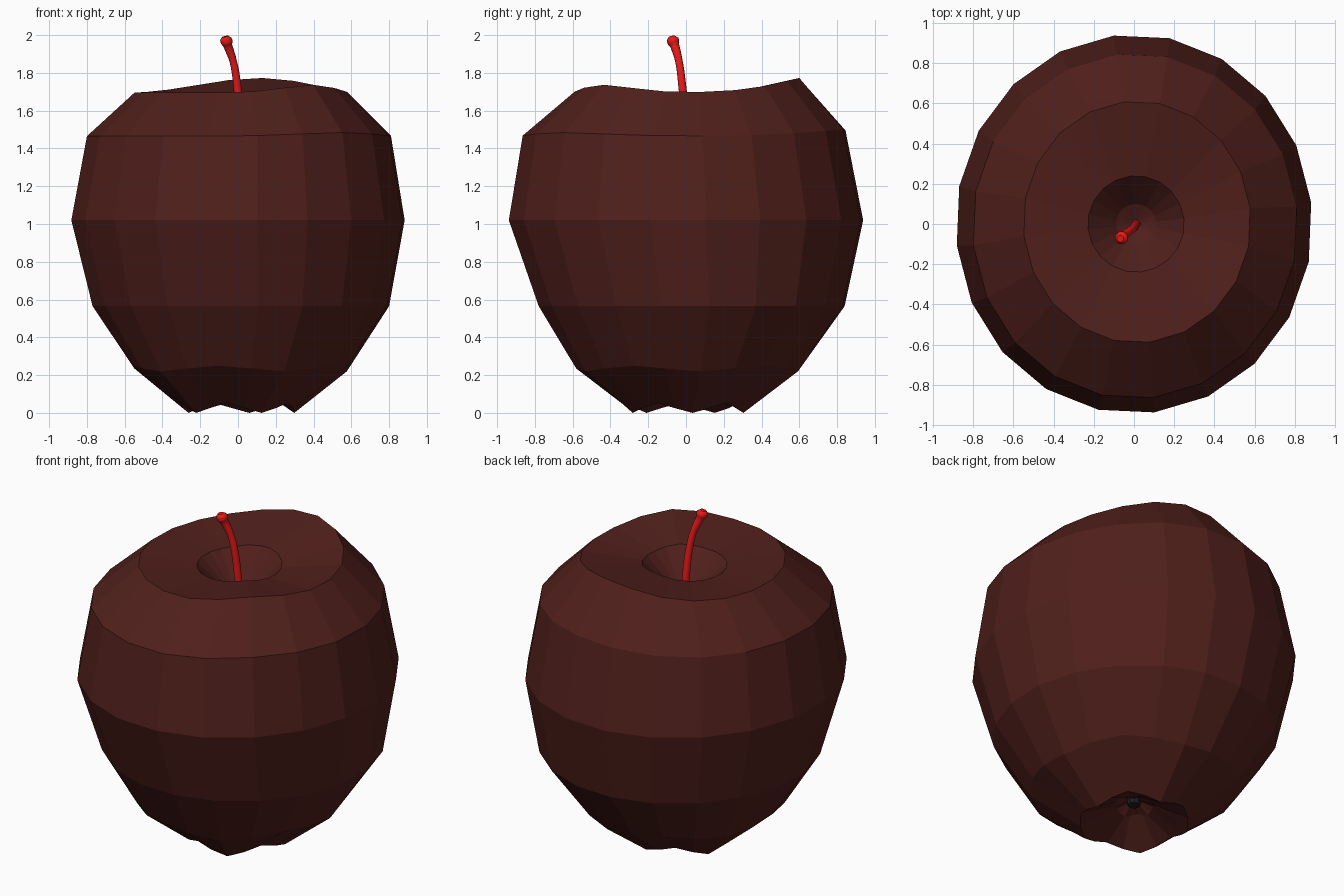
import bpy, bmesh
from math import sin, cos, pi, exp, radians

if "Cube" in bpy.data.objects:
    bpy.data.objects.remove(bpy.data.objects["Cube"])

SIDES = 20
ANGLES = [radians(6.5 + 18 * i) for i in range(SIDES)]


def material(name, rgb):
    m = bpy.data.materials.new(name)
    m.diffuse_color = (*rgb, 1)
    m.use_nodes = True
    m.node_tree.nodes["Principled BSDF"].inputs["Base Color"].default_value = m.diffuse_color
    return m


def bump(a, centre, width):
    d = (a - radians(centre) + pi) % (2 * pi) - pi
    return exp(-(d / radians(width)) ** 2)


def rim_wave(a):
    return 0.078 * bump(a, 80, 42) + 0.042 * bump(a, -48, 26)


def lobes(a):
    return cos(5 * (a - radians(78.5)))


def finish(bm, name, mat):
    bmesh.ops.recalc_face_normals(bm, faces=bm.faces)
    mesh = bpy.data.meshes.new(name)
    bm.to_mesh(mesh)
    bm.free()
    mesh.materials.append(mat)
    ob = bpy.data.objects.new(name, mesh)
    bpy.context.collection.objects.link(ob)
    return ob


# Fruit body: rings of (centre x, centre y, radius x, radius y, z, rim wave, lobe wave)
rings = [
    (0.00, 0.00, 0.11, 0.11, 0.130, 0, 0.012),
    (0.00, 0.00, 0.30, 0.31, 0.026, 0, -0.026),
    (0.01, 0.01, 0.57, 0.595, 0.235, 0, -0.015),
    (0.015, 0.03, 0.79, 0.815, 0.565, 0, 0),
    (0.00, 0.00, 0.888, 0.944, 1.02, 0, 0),
    (0.005, -0.01, 0.81, 0.86, 1.465, 0.45, 0),
    (0.015, 0.01, 0.567, 0.602, 1.695, 1, 0),
    (0.01, 0.00, 0.24, 0.24, 1.665, 0.35, 0),
    (0.01, 0.00, 0.10, 0.10, 1.53, 0, 0),
]
bm = bmesh.new()
loops = [[bm.verts.new((cx + rx * cos(a), cy + ry * sin(a),
                        z + rim * rim_wave(a) + lobe * lobes(a))) for a in ANGLES]
         for cx, cy, rx, ry, z, rim, lobe in rings]
for lo, hi in zip(loops, loops[1:]):
    for i in range(SIDES):
        j = (i + 1) % SIDES
        bm.faces.new((lo[i], lo[j], hi[j], hi[i]))
for loop, tip in ((loops[0], (0, 0, 0.18)), (loops[-1], (0.01, 0, 1.48))):
    v = bm.verts.new(tip)
    for i in range(SIDES):
        bm.faces.new((loop[i], loop[(i + 1) % SIDES], v))
finish(bm, "apple_body", material("dark_red_skin", (0.08, 0.014, 0.011)))

# Dried blossom end in the bottom hollow
bm = bmesh.new()
bmesh.ops.create_cone(bm, cap_ends=True, segments=10, radius1=0.035, radius2=0.05, depth=0.06)
bmesh.ops.translate(bm, verts=bm.verts, vec=(0, 0, 0.165))
finish(bm, "blossom_end", material("black", (0.012, 0.012, 0.014)))

# Stem: swept curve that flares into a rounded knob
path = [(0.012, 0.0, 1.46, 1.0), (0.002, -0.012, 1.65, 1.0), (-0.006, -0.022, 1.75, 0.95),
        (-0.025, -0.037, 1.86, 0.9), (-0.054, -0.06, 1.945, 1.1), (-0.06, -0.067, 1.965, 1.5),
        (-0.065, -0.071, 1.98, 1.4), (-0.068, -0.073, 1.993, 0.8)]
curve = bpy.data.curves.new("stem", "CURVE")
curve.dimensions = "3D"
curve.bevel_depth = 0.022
curve.bevel_resolution = 4
curve.use_fill_caps = True
curve.resolution_u = 4
spline = curve.splines.new("BEZIER")
spline.bezier_points.add(len(path) - 1)
for p, (x, y, z, r) in zip(spline.bezier_points, path):
    p.co = (x, y, z)
    p.radius = r
    p.handle_left_type = p.handle_right_type = "AUTO"
stem = bpy.data.objects.new("stem", curve)
bpy.context.collection.objects.link(stem)
bpy.context.view_layer.objects.active = stem
stem.select_set(True)
bpy.ops.object.convert(target="MESH")
stem = bpy.context.object
stem.data.materials.clear()
stem.data.materials.append(material("bright_red", (0.8, 0.01, 0.01)))
bpy.ops.object.shade_smooth_by_angle(angle=radians(50))
